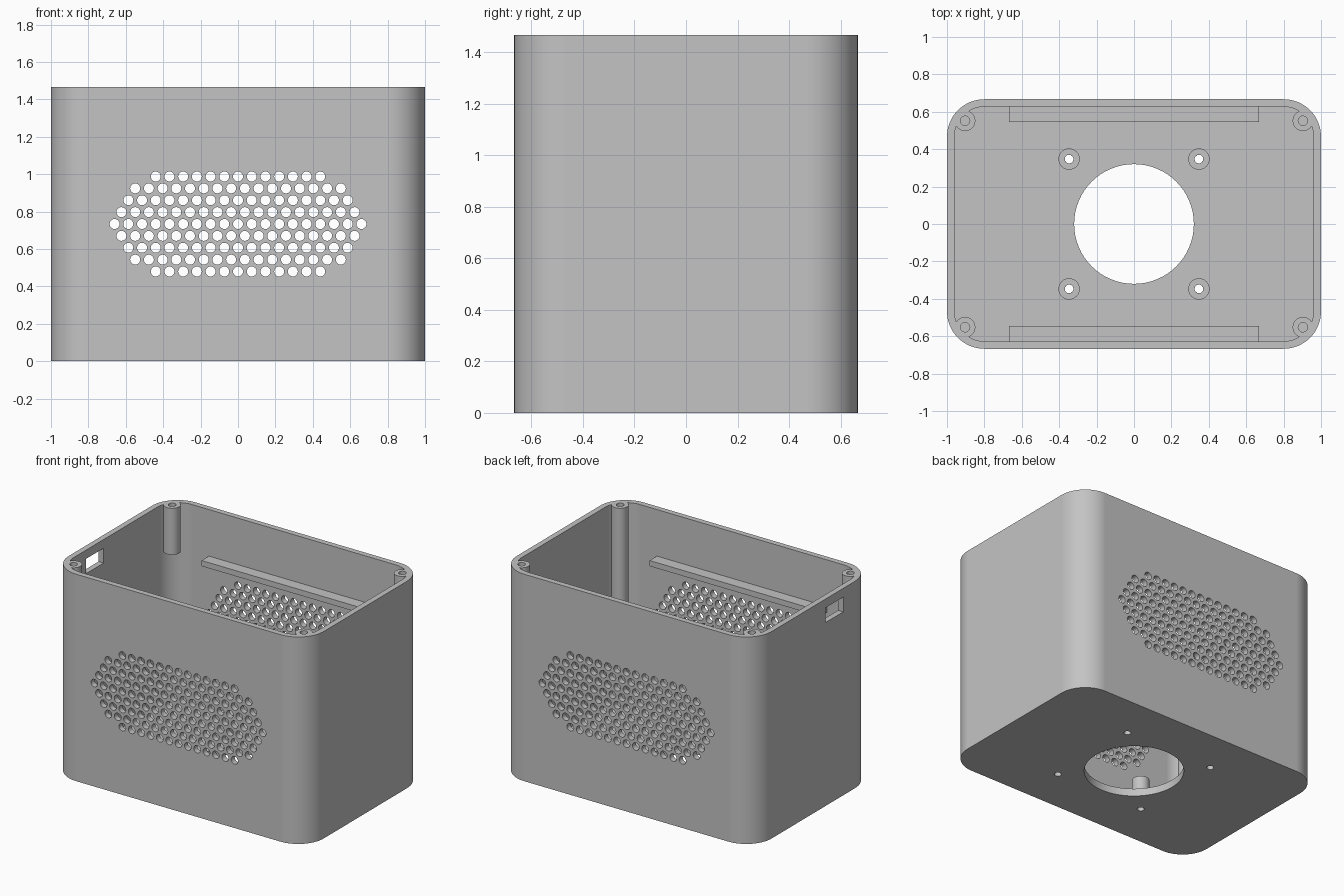
import bpy, bmesh, math
from mathutils import Matrix, Vector

if "Cube" in bpy.data.objects:
    bpy.data.objects.remove(bpy.data.objects["Cube"], do_unlink=True)

HEIGHT, HALF_X, HALF_Y = 1.467, 1.0, 0.667
WALL, FLOOR, CORNER = 0.04, 0.053, 0.2
SHELF_Z = 1.137

# One plain grey plastic
grey = bpy.data.materials.new("grey_plastic")
grey.use_nodes = True
colour = (0.55, 0.55, 0.55, 1)
grey.diffuse_color = colour
grey.node_tree.nodes["Principled BSDF"].inputs["Base Color"].default_value = colour


def make_object(name, bm):
    bmesh.ops.recalc_face_normals(bm, faces=bm.faces)
    mesh = bpy.data.meshes.new(name)
    bm.to_mesh(mesh)
    bm.free()
    mesh.materials.append(grey)
    obj = bpy.data.objects.new(name, mesh)
    bpy.context.collection.objects.link(obj)
    return obj


def activate(obj):
    bpy.ops.object.select_all(action="DESELECT")
    obj.select_set(True)
    bpy.context.view_layer.objects.active = obj


def smooth(obj):
    activate(obj)
    bpy.ops.object.shade_smooth_by_angle(angle=math.radians(35))


def rounded_block(name, hx, hy, radius, z0, z1, steps=16):
    bm = bmesh.new()
    verts = []
    for quarter, (sx, sy) in enumerate([(1, 1), (-1, 1), (-1, -1), (1, -1)]):
        for i in range(steps + 1):
            a = (quarter + i / steps) * math.pi / 2
            verts.append(bm.verts.new((sx * (hx - radius) + radius * math.cos(a),
                                       sy * (hy - radius) + radius * math.sin(a), z0)))
    base = bm.faces.new(verts)
    top = bmesh.ops.extrude_face_region(bm, geom=[base], use_keep_orig=True)["geom"]
    bmesh.ops.translate(bm, vec=(0, 0, z1 - z0),
                        verts=[v for v in top if isinstance(v, bmesh.types.BMVert)])
    return make_object(name, bm)


def add_box(bm, low, high):
    low, high = Vector(low), Vector(high)
    bmesh.ops.create_cube(bm, size=1, matrix=Matrix.Translation((low + high) / 2)
                          @ Matrix.Diagonal((*(high - low), 1)))


def add_cylinder(bm, centre, radius, depth, sides, turn=Matrix()):
    bmesh.ops.create_cone(bm, cap_ends=True, segments=sides, radius1=radius, radius2=radius,
                          depth=depth, matrix=Matrix.Translation(centre) @ turn)


def subtract(target, cutter):
    cutter.hide_render = True
    mod = target.modifiers.new("cut", "BOOLEAN")
    mod.operation, mod.solver, mod.object = "DIFFERENCE", "EXACT", cutter
    activate(target)
    bpy.ops.object.modifier_apply(modifier=mod.name)
    bpy.data.objects.remove(cutter, do_unlink=True)


def lathe(name, profile, x, y):
    bm = bmesh.new()
    points = [bm.verts.new((r, 0, z)) for r, z in profile]
    edges = [bm.edges.new(pair) for pair in zip(points, points[1:])]
    bmesh.ops.spin(bm, geom=points + edges, cent=(0, 0, 0), axis=(0, 0, 1),
                   angle=math.tau, steps=32)
    bmesh.ops.remove_doubles(bm, verts=bm.verts, dist=0.0001)
    bmesh.ops.translate(bm, verts=bm.verts, vec=(x, y, 0))
    smooth(make_object(name, bm))


# Open-topped housing
housing = rounded_block("housing", HALF_X, HALF_Y, CORNER, 0, HEIGHT)
subtract(housing, rounded_block("cavity_cutter", HALF_X - WALL, HALF_Y - WALL,
                                CORNER - WALL, FLOOR, HEIGHT + 0.2))

# Vent grid through front and back, speaker opening, screw holes and side port
cuts = bmesh.new()
pitch = 0.0733
sideways = Matrix.Rotation(math.pi / 2, 4, "X")
for row in range(-4, 5):
    count = 13 if abs(row) == 4 else 19 - abs(row)
    for i in range(count):
        spot = ((i - (count - 1) / 2) * pitch, 0, HEIGHT / 2 + row * pitch * math.sqrt(0.75))
        add_cylinder(cuts, spot, 0.0267, 2, 20, sideways)
add_cylinder(cuts, (0, 0, 0), 0.32, 0.3, 64)
corners = [(sx, sy) for sx in (-1, 1) for sy in (-1, 1)]
for sx, sy in corners:
    add_cylinder(cuts, (sx * 0.347, sy * 0.347, 0), 0.023, 0.3, 24)
add_box(cuts, (-1.1, -0.333, 1.3), (-0.9, -0.133, 1.405))
subtract(housing, make_object("opening_cutter", cuts))
smooth(housing)
weighted = housing.modifiers.new("even_normals", "WEIGHTED_NORMAL")
weighted.keep_sharp = True

# Floor bosses and corner screw posts, full length at the front, short at the back
for sx, sy in corners:
    place = ("left" if sx > 0 else "right") + ("_back" if sy > 0 else "_front")
    lathe("floor_boss_" + place, [(0.023, FLOOR), (0.057, FLOOR), (0.057, 0.213),
                                  (0.023, 0.213), (0.023, FLOOR)], sx * 0.347, sy * 0.347)
    foot = SHELF_Z if sy > 0 else FLOOR
    lathe("corner_post_" + place, [(0, foot), (0.055, foot), (0.055, HEIGHT), (0.025, HEIGHT),
                                   (0.025, HEIGHT - 0.27), (0, HEIGHT - 0.27)],
          sx * 0.903, sy * 0.552)

# Support ledges along the long walls
for side, sy in (("front", -1), ("back", 1)):
    bm = bmesh.new()
    ends = sorted((sy * 0.545, sy * 0.64))
    add_box(bm, (-0.667, ends[0], SHELF_Z - 0.04), (0.667, ends[1], SHELF_Z))
    make_object("ledge_" + side, bm)
